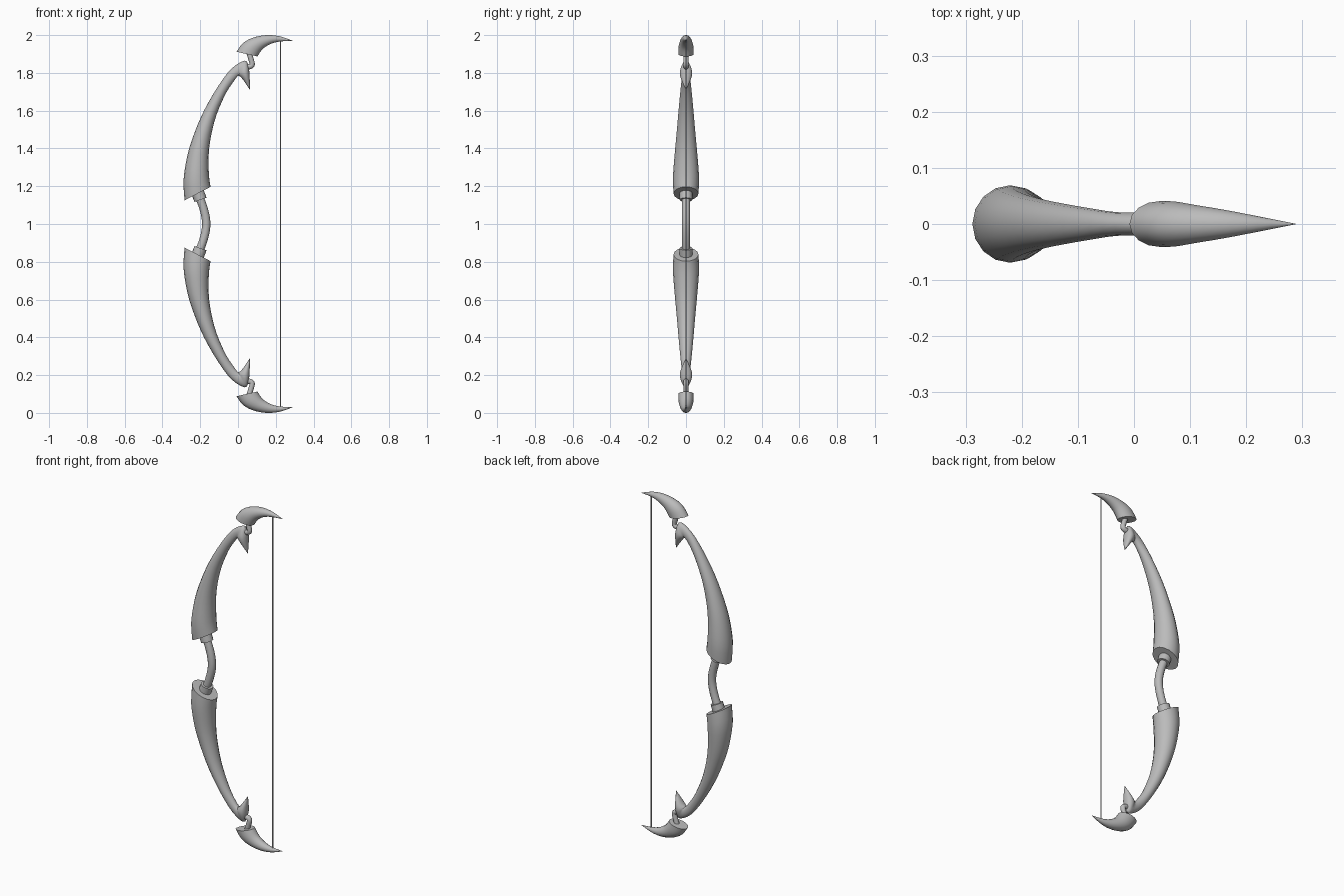
import bpy, bmesh, math
from mathutils import Vector

if "Cube" in bpy.data.objects:
    bpy.data.objects.remove(bpy.data.objects["Cube"], do_unlink=True)

grey = bpy.data.materials.new("plain grey")
grey.use_nodes = True
grey.diffuse_color = (0.5, 0.5, 0.5, 1)
grey.node_tree.nodes["Principled BSDF"].inputs["Base Color"].default_value = (0.5, 0.5, 0.5, 1)


def finish(bm, name, angle=40):
    bmesh.ops.recalc_face_normals(bm, faces=bm.faces)
    me = bpy.data.meshes.new(name)
    bm.to_mesh(me)
    bm.free()
    me.materials.append(grey)
    ob = bpy.data.objects.new(name, me)
    bpy.context.collection.objects.link(ob)
    bpy.ops.object.select_all(action='DESELECT')
    ob.select_set(True)
    bpy.context.view_layer.objects.active = ob
    bpy.ops.object.shade_smooth_by_angle(angle=math.radians(angle))
    return ob


def smooth_rows(rows, steps):
    """Catmull-Rom interpolation through rows of numbers."""
    pts = [Vector(r) for r in rows]
    out = []
    for i in range(len(pts) - 1):
        a, b, c, d = pts[max(i - 1, 0)], pts[i], pts[i + 1], pts[min(i + 2, len(pts) - 1)]
        for s in range(steps):
            t = s / steps
            out.append(0.5 * (2 * b + (c - a) * t + (2 * a - 5 * b + 4 * c - d) * t ** 2
                              + (3 * b - a - 3 * c + d) * t ** 3))
    return out + [pts[-1]]


def loft(name, rows, flip, steps=3, sides=16):
    """Rows: outer x, outer z, inner x, inner z, half width. Flip mirrors about mid height."""
    bm = bmesh.new()
    rings = []
    for ox, oz, ix, iz, w in smooth_rows(rows, steps):
        ring = []
        for k in range(sides):
            a = 2 * math.pi * k / sides
            f = (1 - math.cos(a)) / 2
            z = oz + (iz - oz) * f
            ring.append(bm.verts.new((ox + (ix - ox) * f, w * math.sin(a), 2 - z if flip else z)))
        rings.append(ring)
    for r, s in zip(rings, rings[1:]):
        for k in range(sides):
            j = (k + 1) % sides
            bm.faces.new((r[k], r[j], s[j], s[k]))
    bm.faces.new(rings[0])
    bm.faces.new(rings[-1])
    return finish(bm, name)


def tube(name, path, radius, flip=False, steps=4, sides=12):
    """Round tube along (x, z) points."""
    pts = smooth_rows(path, steps)
    rows = []
    for i, p in enumerate(pts):
        t = (pts[min(i + 1, len(pts) - 1)] - pts[max(i - 1, 0)]).normalized()
        n = Vector((-t.y, t.x)) * radius
        rows.append((p.x + n.x, p.y + n.y, p.x - n.x, p.y - n.y, radius))
    return loft(name, rows, flip, 1, sides)


# Limb, curling over into a pointed barb at its far end
LIMB = [(-.283, 1.125, -.145, 1.197, .066), (-.288, 1.236, -.154, 1.26, .069),
        (-.267, 1.368, -.155, 1.37, .06), (-.23, 1.484, -.142, 1.47, .05),
        (-.177, 1.606, -.113, 1.58, .04), (-.103, 1.733, -.065, 1.69, .029),
        (-.034, 1.823, -.025, 1.752, .021), (.036, 1.865, -.002, 1.782, .022),
        (.055, 1.835, .008, 1.783, .032), (.061, 1.79, .028, 1.762, .029),
        (.064, 1.71, .063, 1.71, .001)]
# Horn shaped tip
HORN = [(-.008, 1.912, .103, 1.887, .041), (.026, 1.957, .12, 1.914, .04),
        (.078, 1.986, .14, 1.934, .034), (.15, 2.0, .175, 1.954, .025),
        (.22, 1.994, .22, 1.966, .014), (.288, 1.971, .288, 1.97, .0005)]

for side, flip in (("upper", False), ("lower", True)):
    loft(side + "_limb", LIMB, flip)
    loft(side + "_horn_tip", HORN, flip)
    # Bent pin joining the barb to the horn
    tube(side + "_link", [(.055, 1.915), (.068, 1.875), (.075, 1.845), (.062, 1.833), (.035, 1.832)],
         .014, flip)
    # Collar where the grip enters the limb
    tube(side + "_collar", [(-.199, 1.128), (-.213, 1.168)], .034, flip, 1, 16)

# Curved grip
tube("grip", [(-.212, 1.16), (-.19, 1.105), (-.174, 1.05), (-.168, 1.0), (-.174, .95), (-.19, .895), (-.212, .84)], .022)
# Bowstring
tube("bowstring", [(.225, .025), (.225, 1.975)], .003, False, 1, 8)
